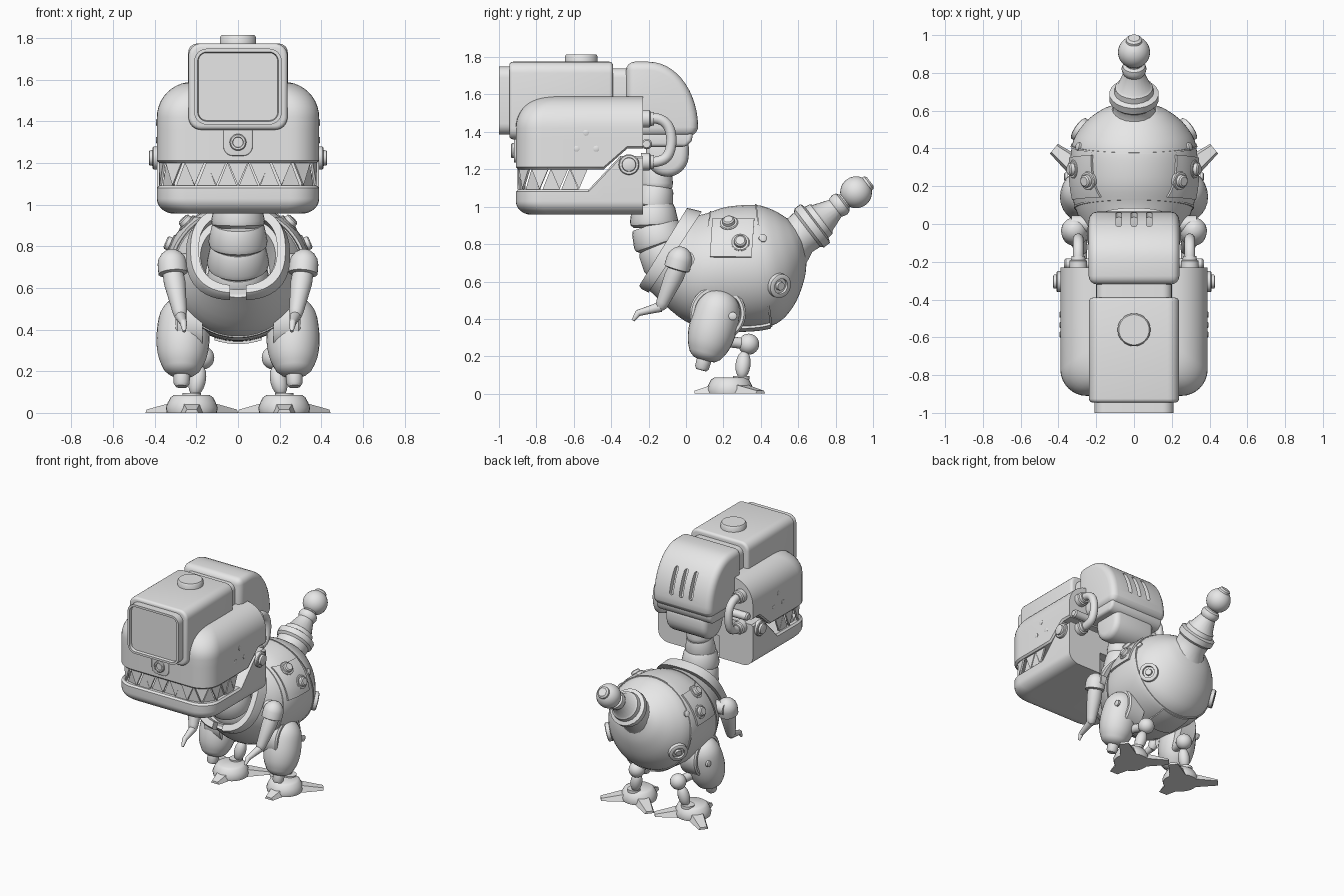
import bpy, bmesh, math
from mathutils import Vector as V
from mathutils.bvhtree import BVHTree

if "Cube" in bpy.data.objects:
    bpy.data.objects.remove(bpy.data.objects["Cube"])

grey = bpy.data.materials.new("plain grey")
grey.diffuse_color = (0.8, 0.8, 0.8, 1)
grey.use_nodes = True
grey.node_tree.nodes["Principled BSDF"].inputs["Base Color"].default_value = grey.diffuse_color
cutters = []


def mesh_obj(name, verts, faces):
    bm = bmesh.new()
    vs = [bm.verts.new(v) for v in verts]
    for f in faces:
        bm.faces.new([vs[i] for i in f])
    bmesh.ops.recalc_face_normals(bm, faces=bm.faces)
    me = bpy.data.meshes.new(name)
    bm.to_mesh(me)
    bm.free()
    me.materials.append(grey)
    ob = bpy.data.objects.new(name, me)
    bpy.context.collection.objects.link(ob)
    return ob


def loft(name, rings, closed=False):
    """Skin equal rings; ends are capped with strips unless the loft closes on itself."""
    n, m = len(rings[0]), len(rings)
    faces = [(k * n + i, k * n + (i + 1) % n, (k + 1) % m * n + (i + 1) % n, (k + 1) % m * n + i)
             for k in range(m if closed else m - 1) for i in range(n)]
    if not closed:
        for b in (0, (m - 1) * n):
            faces += [(b + i, b + i + 1, b + n - 2 - i, b + n - 1 - i) for i in range(n // 2 - 1)]
    return mesh_obj(name, [p for r in rings for p in r], faces)


def lathe(name, origin, direction, profile, seg=28):
    """Turn (distance, radius) points around an axis."""
    o, d = V(origin), V(direction).normalized()
    a = d.orthogonal().normalized()
    b = d.cross(a)
    ang = [2 * math.pi * (i + .5) / seg for i in range(seg)]
    return loft(name, [[o + d * s + (a * math.cos(t) + b * math.sin(t)) * max(r, .001) for t in ang]
                       for s, r in profile])


def ball(name, c, r, d=(0, 0, 1), stretch=1):
    lathe(name, c, d, [(-r * stretch * math.cos(math.pi * i / 16), r * math.sin(math.pi * i / 16))
                       for i in range(17)])


def spline(rows, steps=5):
    """Smooth interpolation through rows of numbers."""
    rows = [V(r) for r in rows]
    out = []
    for i in range(len(rows) - 1):
        p0, p1, p2, p3 = rows[max(i - 1, 0)], rows[i], rows[i + 1], rows[min(i + 2, len(rows) - 1)]
        for k in range(steps):
            t = k / steps
            out.append(p1 + (p2 - p0) * (.5 * t) + (p0 * 2 - p1 * 5 + p2 * 4 - p3) * (.5 * t * t)
                       + (p1 * 3 - p0 - p2 * 3 + p3) * (.5 * t ** 3))
    return out + [rows[-1]]


def prism(name, pts, axis, a, b, bevel):
    """Extrude a 2D outline along x (y,z outline) or y (x,z outline)."""
    put = (lambda p, h: (h, p[0], p[1])) if axis == 'x' else (lambda p, h: (p[0], h, p[1]))
    n = len(pts)
    ob = mesh_obj(name, [put(p, h) for h in (a, b) for p in pts],
                  [tuple(range(n)), tuple(range(n, 2 * n))] +
                  [(i, (i + 1) % n, n + (i + 1) % n, n + i) for i in range(n)])
    if bevel:
        m = ob.modifiers.new("round", 'BEVEL')
        m.width, m.segments, m.limit_method, m.angle_limit = bevel, 4, 'ANGLE', math.radians(40)
    return ob


def arc(cx, cz, rx, rz, a0, a1, n=7):
    ts = [math.radians(a0 + (a1 - a0) * i / (n - 1)) for i in range(n)]
    return [(cx + rx * math.cos(t), cz + rz * math.sin(t)) for t in ts]


def round_rect(w, z0, z1, r):
    return (arc(w - r, z1 - r, r, r, 90, 0) + arc(w - r, z0 + r, r, r, 0, -90)
            + arc(r - w, z0 + r, r, r, -90, -180) + arc(r - w, z1 - r, r, r, 180, 90))


def cut(ob, cutter):
    cutter.hide_render = True
    cutters.append(cutter)
    m = ob.modifiers.new("cut", 'BOOLEAN')
    m.operation, m.object = 'DIFFERENCE', cutter


# Body: elliptical sections (top y, top z, bottom y, bottom z, half width)
def section(s, scale=1.0, shift=(0, 0), n=48, power=1.0):
    c = V((0, (s[0] + s[2]) / 2 + shift[0], (s[1] + s[3]) / 2 + shift[1]))
    v = V((0, s[0] - s[2], s[1] - s[3])) * .5 * scale
    f = lambda q: math.copysign(abs(q) ** power, q)
    ts = [-math.pi / 2 + (i + .5) * 2 * math.pi / n for i in range(n)]
    return [c + v * f(math.sin(t)) + V((s[4] * scale * f(math.cos(t)), 0, 0)) for t in ts]


rows = spline([(.07, .955, -.2, .555, .22), (.11, .965, .0, .385, .3), (.22, 1.0, .2, .345, .335),
               (.37, 1.01, .45, .36, .33), (.46, .985, .57, .46, .275), (.53, .945, .635, .62, .19),
               (.56, .92, .645, .76, .12)])
body = loft("body", [section(rows[0], .7, (.12, -.08)), section(rows[0], .82)]
            + [section(r) for r in rows])
for name, k in (("front_seam", 6), ("rear_seam", 15)):
    r, q = rows[k], rows[k + 1]
    q = q * .35 + r * .65
    loft(name, [section(r, .99), section(r, 1.018), section(q, 1.018), section(q, .99)], True)
tree = BVHTree.FromPolygons([v.co for v in body.data.vertices], [p.vertices for p in body.data.polygons])

# Collar rim with a notch at the bottom
fr, bk = (.01, 1.0, -.255, .57, .235), (.085, .975, -.2, .54, .25)
collar = loft("collar", [section(fr, .97, power=.8), section(fr, .8, power=.8), section(bk, .8, power=.8),
                         section(bk, 1, power=.8), section(fr, 1, (.015, -.01), power=.8)], True)
cut(collar, prism("notch_cutter", round_rect(.038, .5, .63, .02), 'y', -.4, -.19, 0))

# Neck segments
path = [(-.155, 1.21), (-.158, 1.1), (-.175, 1.0), (-.17, .9), (-.135, .8), (-.08, .7), (0, .6)]
radii = [.085, .1, .125, .138, .145, .15]
for i, r in enumerate(radii):
    a, b = V((0, *path[i])), V((0, *path[i + 1]))
    h = (b - a).length
    lathe(f"neck_segment_{i}", a, b - a, [(-.01, r * .85), (.01, r * .93), (h * .75, r * 1.03),
                                         (h * .95, r), (h + .01, r * .85)])
# Rounded skull base joining neck and cranium
prism("skull_base", arc(-.1, 1.275, .115, .115, 180, 360, 13) + [(.015, 1.36), (-.215, 1.36)], 'x', -.17, .17, .04)

# Tail
d = V((0, .794, .607))
base = V((0, .56, .81))
lathe("tail", base, d, [(-.02, .15), (.06, .112), (.11, .116), (.125, .131), (.165, .131), (.175, .105),
                        (.205, .1), (.215, .087), (.3, .056), (.31, .062), (.33, .066), (.35, .06),
                        (.36, .045), (.4, .04)], 20)
ball("tail_ball", base + d * .44, .085)
lathe("tail_tip", base + d * .5, d, [(0, .045), (.025, .042), (.035, .03)])

# Jaws: rounded outline lofted upward, with sloped mouth corners
def jaw_ring(inset, zf):
    w, yf, r = .39 - inset, -.91 + inset, max(.14 - inset * .3, .05)
    half = [(w, y) for y in (-.23, -.315, -.35, -.44, -.52)] + arc(w - r, yf + r, r, r, 0, -90, 9)
    return [V((x, y, zf(y))) for x, y in half] + [V((-x, y, zf(y))) for x, y in reversed(half)]


def slope(z0, y0, span, rise):
    return lambda y: z0 + rise * min(max((y - y0) / span, 0), 1)


quarter = [math.radians(9 * i) for i in range(11)]
loft("upper_jaw", [jaw_ring(.012, slope(1.2, -.44, .125, .11)), jaw_ring(0, slope(1.212, -.44, .125, .11)),
                   jaw_ring(0, lambda y: 1.36)]
     + [jaw_ring(.17 * (1 - math.cos(a)), lambda y, a=a: 1.42 + .17 * math.sin(a)) for a in quarter])
lower = loft("lower_jaw", [jaw_ring(.085 * (1 - math.cos(a)), lambda y, a=a: 1.03 - .073 * math.sin(a))
                           for a in reversed(quarter)]
             + [jaw_ring(0, slope(1.08, -.52, .17, .18)), jaw_ring(.012, slope(1.092, -.52, .17, .18))])
cut(lower, lathe("jaw_cutter", (0, -.19, .9), (0, 0, 1), [(0, .12), (.22, .12)]))

# Interlocking teeth along the jaw outline
def along(pts, n):
    lens = [(b - a).length for a, b in zip(pts, pts[1:])]
    out = []
    for k in range(n + 1):
        s, i = sum(lens) * k / n, 0
        while i < len(lens) - 1 and s > lens[i]:
            s -= lens[i]
            i += 1
        out.append(pts[i].lerp(pts[i + 1], min(s / lens[i], 1)))
    return out


for name, inset, za, zb, start in (("upper_teeth", .022, 1.215, 1.093, 0), ("lower_teeth", .034, 1.08, 1.205, 1)):
    p = along(jaw_ring(inset, lambda y: 0)[4:-4], 26)
    up = lambda q, z: (q.x, q.y, z)
    tris = [(up(p[k], za), up(p[k + 2], za), up(p[k + 1], zb)) for k in range(start, 25, 2)]
    teeth = mesh_obj(name, [v for t in tris for v in t], [(i, i + 1, i + 2) for i in range(0, len(tris) * 3, 3)])
    teeth.modifiers.new("thick", 'SOLIDIFY').thickness = .012

# Visor, screen bezel, top button and link to the cranium
prism("visor_box", round_rect(.238, 1.36, 1.775, .06), 'y', -.945, -.39, .02)
bezel = prism("screen_bezel", round_rect(.21, 1.385, 1.75, .06), 'y', -1, -.93, 0)
bm = bmesh.new()
bm.from_mesh(bezel.data)
front = [f for f in bm.faces if f.normal.y < -.9]
bmesh.ops.inset_region(bm, faces=front, thickness=.016)
bmesh.ops.inset_region(bm, faces=front, thickness=.004, depth=-.02)
bm.to_mesh(bezel.data)
bm.free()
prism("visor_link", round_rect(.2, 1.4, 1.74, .05), 'y', -.42, -.28, 0)
lathe("top_button", (0, -.56, 1.76), (0, 0, 1), [(0, .087), (.045, .087), (.055, .08)], 40)

# Cranium with rear slots and lower rim
cranium = prism("cranium", [(-.32, 1.375), (.05, 1.375)] + arc(-.2, 1.42, .265, .355, 0, 90, 14)
                + [(-.32, 1.775)], 'x', -.24, .24, .045)
for x in (-.08, 0, .08):
    slot = prism("slot_cutter", round_rect(.015, -.1, .1, .014), 'y', -.03, .1, 0)
    slot.location, slot.rotation_euler.x = (x, .03, 1.58), math.radians(20)
    cut(cranium, slot)
prism("cranium_rim", [(-.3, 1.32), (.0, 1.32), (.03, 1.35), (.04, 1.4), (-.3, 1.4)], 'x', -.225, .225, .02)

# Nose
prism("nose_plate", round_rect(.07, 1.235, 1.4, .045), 'y', -.92, -.88, .006)
lathe("nose_ring", (0, -.9, 1.3), (0, -1, 0), [(0, .04), (.03, .04), (.035, .035), (.035, .026), (.025, .024)])

stud = [(0, .05), (.018, .05), (.022, .045), (.022, .034), (.04, .032), (.046, .024)]
small = [(0, .022), (.014, .022), (.018, .016)]


def patch(name, o, u, v, direction, n=8):
    """Thin plate laid on the body surface."""
    hits = [tree.ray_cast(V(o) + V(u) * (i / n) + V(v) * (j / n), V(direction))
            for j in range(n + 1) for i in range(n + 1)]
    m = n + 1
    ob = mesh_obj(name, [h[0] + h[1] * .005 for h in hits],
                  [(j * m + i, j * m + i + 1, j * m + m + i + 1, j * m + m + i) for j in range(n) for i in range(n)])
    s = ob.modifiers.new("thick", 'SOLIDIFY')
    s.thickness, s.offset = .016, 0


patch("belly_hatch", (-.11, .25, 0), (.22, 0, 0), (0, .2, 0), (0, 0, 1))

for sx, side in ((1, "right_"), (-1, "left_")):
    P = lambda x, y, z: V((sx * x, y, z))
    out = (sx, 0, 0)
    # Head side details
    lathe(side + "hinge_bolt", P(.38, -.305, 1.225), out, [(0, .055), (.025, .055), (.03, .05), (.03, .038),
                                                         (.045, .036), (.048, .03)])
    for i, (y, z) in enumerate(((-.535, 1.395), (-.585, 1.31), (-.48, 1.31))):
        lathe(side + f"cheek_dot_{i}", P(.378, y, z), out, [(0, .016), (.014, .016), (.016, .012)], 12)
    pts = spline([P(.295, *q) for q in ((-.25, 1.47), (-.15, 1.47), (-.095, 1.43), (-.078, 1.35),
                                        (-.1, 1.27), (-.16, 1.24), (-.25, 1.24))])
    rings = []
    for i, q in enumerate(pts):
        t = (pts[min(i + 1, len(pts) - 1)] - pts[max(i - 1, 0)]).normalized()
        rings.append([q + .028 * (V((1, 0, 0)) * math.cos(a) + t.cross(V((1, 0, 0))) * math.sin(a))
                      for a in [math.pi * (k + .5) / 8 for k in range(16)]])
    loft(side + "hose", rings)
    for z in (1.47, 1.24):
        lathe(side + "hose_flange", P(.295, -.24, z), (0, 1, 0), [(0, .047), (.045, .047), (.05, .038), (.07, .036)])
    lathe(side + "jaw_pin", P(.24, -.21, 1.335), out, [(0, .028), (.12, .028), (.13, .02)])

    # Body side panel and studs
    patch(side + "panel", P(1, .13, .73), (0, .22, 0), (0, .015, .2), (-sx, 0, 0))
    for name, y, z, prof in (("stud_a", .23, .905, stud), ("stud_b", .29, .805, stud), ("pin", .41, .83, small),
                             ("vent", .495, .58, [(0, .066), (.025, .066), (.03, .058), (.03, .042), (.015, .04),
                                                  (.015, .025), (.03, .022)])):
        p, nrm = tree.ray_cast(P(1, y, z), V((-sx, 0, 0)))[:2]
        lathe(side + name, p - nrm * .005, nrm, prof)

    # Arm: shoulder pod, forearm and claw
    a, c, b = P(.322, -.015, .785), P(.312, -.045, .67), P(.276, -.135, .465)
    lathe(side + "shoulder_pod", a, P(-.01, -.035, -.12), [(0, 0), (.005, .025), (.02, .047), (.045, .064),
                                                          (.07, .07), (.12, .07), (.125, .058)])
    lathe(side + "shoulder_joint", P(.18, .0, .72), out, [(0, .045), (.15, .045)])
    lathe(side + "forearm", c, b - c, [(0, .05), (.05, .052), (.13, .043), (.2, .035), (.225, .03), (.24, .02)])
    knuckle, tip = P(.262, -.255, .432), P(.258, -.285, .39)
    lathe(side + "claw", b, knuckle - b, [(0, .028), (.06, .022), ((knuckle - b).length, .017)], 12)
    lathe(side + "claw_tip", knuckle, tip - knuckle, [(-.012, .014), (.0, .018), (.05, .008)], 12)

    # Leg: hip ring, thigh, knee, shank
    lathe(side + "hip_ring", P(.17, .17, .43), out, [(0, .15), (.12, .15), (.13, .14), (.13, .125), (.1, .12)], 36)
    lathe(side + "thigh", P(.258, .2, .555), P(.012, -.105, -.38),
          [(r[0], r[1]) for r in spline([(0, .02), (.025, .075), (.08, .113), (.16, .126), (.24, .126), (.31, .112),
                                         (.365, .085)], 3)]
          + [(.385, .06), (.39, .04), (.43, .038), (.445, .028)])
    lathe(side + "thigh_pin", P(.352, .25, .415), out, small)
    ball(side + "ankle_ball", P(.17, .335, .265), .056)
    lathe(side + "leg_strut", P(.17, .335, .265), P(.04, -.16, .02), [(0, .03), (.15, .03)], 16)
    ball(side + "shank", P(.195, .305, .155), .04, P(.03, -.015, -.13), 1.9)

    # Foot: dome with three blunt toes
    f = P(.222, .235, 0)
    lathe(side + "foot", f, (0, 0, 1), [(0, .12), (.025, .125), (.05, .115), (.075, .102), (.086, .085)])
    lathe(side + "ankle_socket", f + V((0, .06, .075)), (0, 0, 1), [(0, .045), (.02, .045)])
    for k, (ang, ln) in enumerate(((39, .26), (141, .26), (270, .19))):
        t = V((math.cos(math.radians(ang)), math.sin(math.radians(ang)), 0))
        n = V((-t.y, t.x, 0))
        loft(side + f"toe_{k}", [[f + t * s + n * w * .7 + V((0, 0, h)), f + t * s + n * w, f + t * s - n * w,
                                  f + t * s - n * w * .7 + V((0, 0, h))]
                                 for s, w, h in ((.08, .06, .052), (ln, .033, .016))])

# Apply modifiers, drop cutters, smooth
bpy.ops.object.select_all(action='SELECT')
bpy.context.view_layer.objects.active = body
bpy.ops.object.convert(target='MESH')
for c in cutters:
    bpy.data.objects.remove(c)
bpy.ops.object.select_all(action='SELECT')
bpy.ops.object.shade_smooth_by_angle(angle=math.radians(35))
